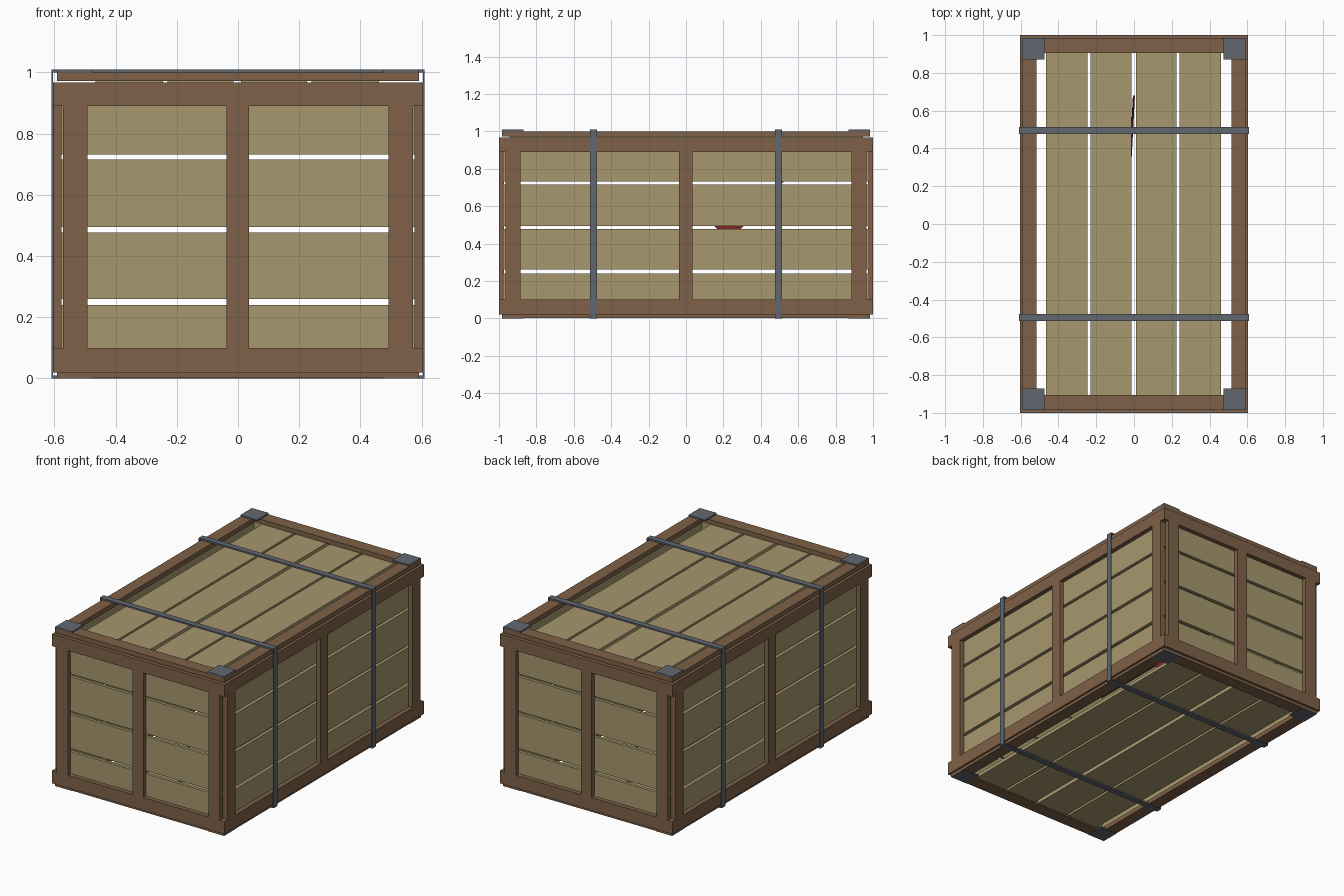
import bpy
from mathutils import Vector

if "Cube" in bpy.data.objects:
    bpy.data.objects.remove(bpy.data.objects["Cube"])


def material(name, rgb):
    m = bpy.data.materials.new(name)
    m.diffuse_color = (*rgb, 1)
    m.use_nodes = True
    m.node_tree.nodes["Principled BSDF"].inputs["Base Color"].default_value = m.diffuse_color
    return m


FRAME = material("frame_wood", (0.21, 0.12, 0.065))
SLAT = material("slat_wood", (0.38, 0.31, 0.155))
METAL = material("strap_metal", (0.12, 0.135, 0.16))
RED = material("red_paint", (0.2, 0.02, 0.02))


def prism(name, outline, depth, mat):
    """Extrude a closed outline of 3D points along the depth vector."""
    n = len(outline)
    a = [Vector(p) for p in outline]
    verts = a + [p + Vector(depth) for p in a]
    faces = [tuple(range(n))[::-1], tuple(range(n, 2 * n))]
    faces += [(i, (i + 1) % n, n + (i + 1) % n, n + i) for i in range(n)]
    mesh = bpy.data.meshes.new(name)
    mesh.from_pydata([tuple(v) for v in verts], [], faces)
    mesh.materials.append(mat)
    obj = bpy.data.objects.new(name, mesh)
    bpy.context.collection.objects.link(obj)
    return obj


def box(name, x, y, z, mat):
    x, y, z = sorted(x), sorted(y), sorted(z)
    outline = [(x[0], y[0], z[0]), (x[1], y[0], z[0]), (x[1], y[1], z[0]), (x[0], y[1], z[0])]
    return prism(name, outline, (0, 0, z[1] - z[0]), mat)


SLAT_Z = [(0.035, 0.24), (0.26, 0.477), (0.495, 0.715), (0.732, 0.955)]


def wall(name, axis, sign, outer, half, inset):
    """Upright wall: rails, stiles and slats; axis is the wall normal."""
    inner = outer - 0.028

    def part(label, span, depth, z, mat):
        d = [sign * v for v in depth]
        x, y = (span, d) if axis == "y" else (d, span)
        box(f"{name}_{label}", x, y, z, mat)

    face = (inner, outer)
    part("bottom_rail", (-half, half), face, (0.02, 0.10), FRAME)
    part("top_rail", (-half, half), face, (0.89, 0.966), FRAME)
    part("left_stile", (-half + inset, -half + inset + 0.08), face, (0.10, 0.89), FRAME)
    part("right_stile", (half - inset - 0.08, half - inset), face, (0.10, 0.89), FRAME)
    part("middle_stile", (-0.038, 0.036), face, (0.10, 0.89), FRAME)
    for i, z in enumerate(SLAT_Z):
        part(f"slat_{i + 1}", (-half + inset + 0.005, half - inset - 0.005),
             (inner - 0.02, inner), z, SLAT)


# Four walls
for sign, name in ((-1, "front"), (1, "back")):
    wall(f"{name}_wall", "y", sign, 1.0, 0.604, 0.032)
for sign, name in ((-1, "left"), (1, "right")):
    wall(f"{name}_wall", "x", sign, 0.604, 0.998, 0.032)

# Lid and floor: frame, lengthwise slats and corner plates
for name, frame_z, slat_z, plate_z in (
        ("lid", (0.971, 1.0), (0.95, 0.971), (1.0, 1.009)),
        ("floor", (0.002, 0.03), (0.008, 0.03), (0.0, 0.008))):
    for s, side in ((-1, "left"), (1, "right")):
        box(f"{name}_{side}_rail", (s * 0.515, s * 0.592), (-0.985, 0.985), frame_z, FRAME)
    for s, end in ((-1, "front"), (1, "back")):
        box(f"{name}_{end}_rail", (-0.515, 0.515), (s * 0.905, s * 0.985), frame_z, FRAME)
        for t, side in ((-1, "left"), (1, "right")):
            box(f"{name}_{end}_{side}_corner_plate", (t * 0.475, t * 0.592),
                (s * 0.87, s * 0.985), plate_z, METAL)
    reach = 0.945 if name == "lid" else 0.904
    for i, x in enumerate([(-0.465, -0.245), (-0.23, -0.014), (0.01, 0.225), (0.24, 0.46)]):
        box(f"{name}_slat_{i + 1}", x, (-reach, reach), slat_z, SLAT)

# Metal straps wrapped around the crate
for s, end in ((-1, "front"), (1, "back")):
    y = (s * 0.495 - 0.019, s * 0.495 + 0.019)
    box(f"{end}_strap_top", (-0.609, 0.609), y, (1.0, 1.01), METAL)
    box(f"{end}_strap_bottom", (-0.609, 0.609), y, (0.0, 0.01), METAL)
    for t, side in ((-1, "left"), (1, "right")):
        box(f"{end}_strap_{side}", (t * 0.604, t * 0.609), y, (0.0, 1.01), METAL)

# Red pry tool glimpsed inside through the gaps
prism("pry_tool_head", [(-0.03, 0.145, 0.50), (-0.03, 0.17, 0.475), (-0.03, 0.23, 0.44),
                        (-0.03, 0.29, 0.475), (-0.03, 0.315, 0.50), (-0.03, 0.25, 0.54)],
      (0.014, 0, 0), RED)
prism("pry_tool_shaft", [(-0.028, 0.24, 0.50), (-0.028, 0.26, 0.50),
                         (-0.006, 0.68, 0.87), (-0.006, 0.66, 0.885)],
      (0.01, 0, 0), RED)
